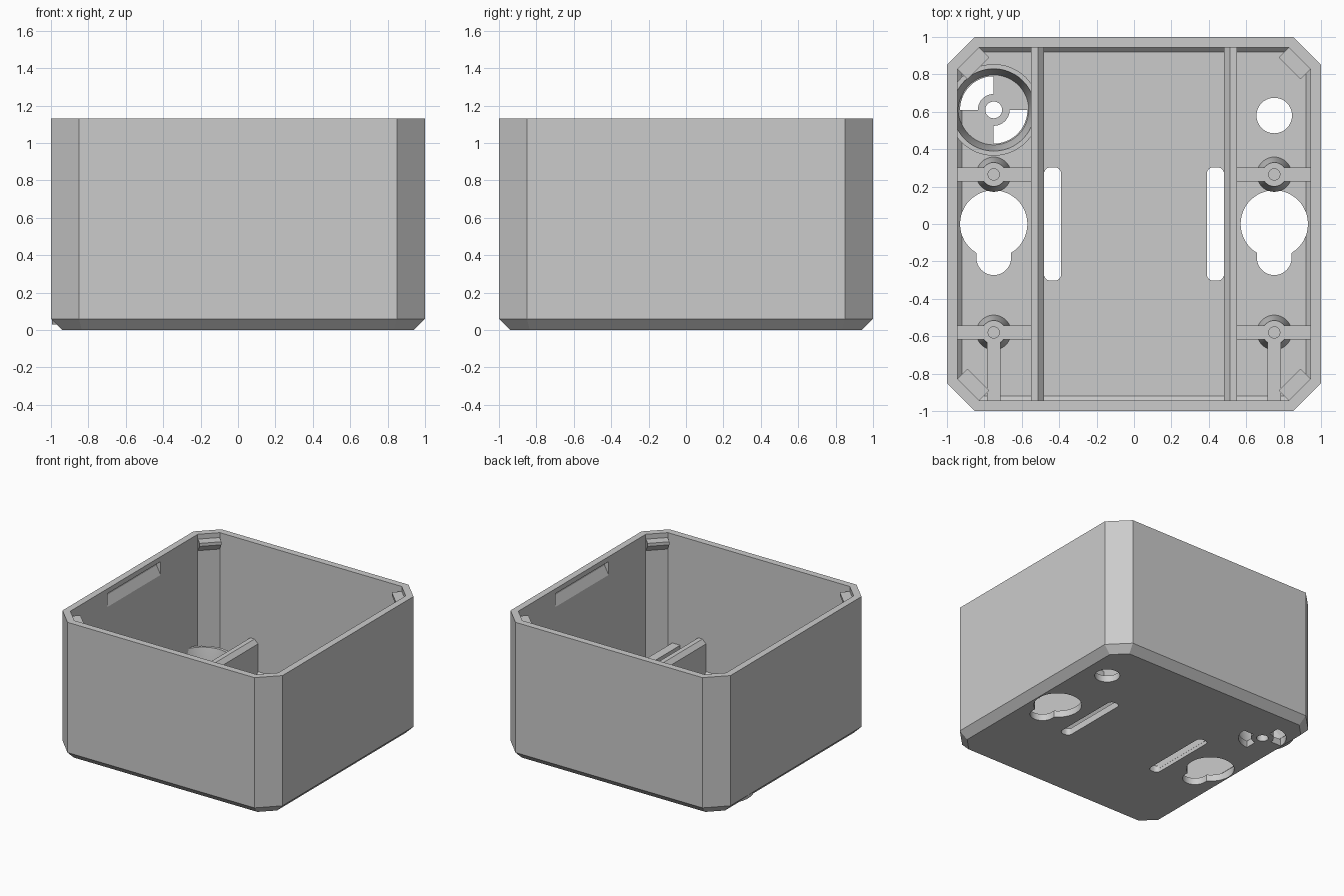
import bpy, bmesh
from math import cos, sin, pi, radians, sqrt, asin
from mathutils import Matrix

if "Cube" in bpy.data.objects:
    bpy.data.objects.remove(bpy.data.objects["Cube"], do_unlink=True)

HEIGHT, FLOOR, BAR_TOP, RIB_TOP = 1.13, 0.055, 0.235, 0.34
BURIED = 0.03            # inner parts start inside the floor slab
COLUMN = 0.75            # x of the posts and keyholes

grey = bpy.data.materials.new("plain_grey")
grey.use_nodes = True
grey.diffuse_color = (0.6, 0.6, 0.6, 1)
grey.node_tree.nodes["Principled BSDF"].inputs["Base Color"].default_value = grey.diffuse_color


def finish(name, bm):
    bmesh.ops.recalc_face_normals(bm, faces=bm.faces)
    mesh = bpy.data.meshes.new(name)
    bm.to_mesh(mesh)
    bm.free()
    mesh.materials.append(grey)
    obj = bpy.data.objects.new(name, mesh)
    bpy.context.collection.objects.link(obj)
    return obj


def prism(name, outline, lo, hi, along="z", turn=0):
    """Extrude a 2D outline along z, or an (x, z) outline along y."""
    bm = bmesh.new()
    place = (lambda a, b, c: (a, b, c)) if along == "z" else (lambda a, b, c: (a, c, b))
    face = bm.faces.new([bm.verts.new(place(a, b, lo)) for a, b in outline])
    moved = bmesh.ops.extrude_face_region(bm, geom=[face])["geom"]
    verts = [v for v in moved if isinstance(v, bmesh.types.BMVert)]
    bmesh.ops.translate(bm, verts=verts, vec=place(0, 0, hi - lo))
    bmesh.ops.transform(bm, matrix=Matrix.Rotation(turn, 4, "Z"), verts=bm.verts)
    return finish(name, bm)


def lathe(name, profile, x, y, closed=False):
    bm = bmesh.new()
    pts = [bm.verts.new((r, 0, z)) for r, z in profile]
    edges = [bm.edges.new(p) for p in zip(pts, pts[1:])]
    if closed:
        edges.append(bm.edges.new((pts[-1], pts[0])))
    bmesh.ops.spin(bm, geom=pts + edges, cent=(0, 0, 0), axis=(0, 0, 1),
                   angle=2 * pi, steps=48, use_merge=True)
    bmesh.ops.remove_doubles(bm, verts=bm.verts, dist=1e-5)
    bmesh.ops.translate(bm, verts=bm.verts, vec=(x, y, 0))
    return finish(name, bm)


def arc(cx, cy, r, start, end, steps=24):
    angles = [radians(start + (end - start) * i / steps) for i in range(steps + 1)]
    return [(cx + r * cos(a), cy + r * sin(a)) for a in angles]


def circle(cx, cy, r):
    return arc(cx, cy, r, 0, 360, 40)[:-1]


def rect(x0, x1, y0, y1):
    return [(x0, y0), (x1, y0), (x1, y1), (x0, y1)]


def rounded_rect(cx, cy, hw, hh, r):
    pts = []
    for i, (sx, sy) in enumerate([(1, 1), (-1, 1), (-1, -1), (1, -1)]):
        pts += arc(cx + sx * (hw - r), cy + sy * (hh - r), r, 90 * i, 90 * i + 90, 6)
    return pts


def octagon(bm, half, diagonal, z):
    k = diagonal - half
    corners = [(half, -k), (half, k), (k, half), (-k, half),
               (-half, k), (-half, -k), (-k, -half), (k, -half)]
    return [bm.verts.new((x, y, z)) for x, y in corners]


# Open box: outer skin, rim, inner skin with bevelled floor edge
bm = bmesh.new()
rings = [octagon(bm, *r) for r in [(0.94, 1.775, 0), (1, 1.85, 0.06), (1, 1.85, HEIGHT),
                                   (0.945, 1.772, HEIGHT), (0.945, 1.772, 0.08),
                                   (0.92, 1.737, FLOOR)]]
for low, high in zip(rings, rings[1:]):
    for i in range(8):
        j = (i + 1) % 8
        bm.faces.new((low[i], low[j], high[j], high[i]))
bm.faces.new(rings[0])
bm.faces.new(rings[-1])
box = finish("box_shell", bm)

# Cutters for floor openings and lid catches
outlines = [circle(COLUMN, 0.58, 0.095)]
vent_x, vent_y = -COLUMN, 0.61
outlines.append(circle(vent_x, vent_y, 0.045))
for start in (90, 270):
    outlines.append(arc(vent_x, vent_y, 0.18, start, start + 90)
                    + arc(vent_x, vent_y, 0.085, start + 90, start))
neck = 0.093
dip = 90 - asin(neck / 0.18) * 180 / pi
for side in (-1, 1):
    outlines.append(arc(side * COLUMN, 0, 0.18, -dip, 180 + dip, 40)
                    + arc(side * COLUMN, -0.18, neck, 180, 360))
    outlines.append(rounded_rect(side * 0.435, 0, 0.046, 0.303, 0.035))
cutters = [prism("floor_cutter", o, -0.1, 0.2) for o in outlines]
catch = [(0.92, 1.09), (0.982, 1.09), (0.982, 1.05), (0.945, 0.98), (0.92, 0.98)]
cutters += [prism("catch_cutter", catch, -0.345, 0.345, "y", t) for t in (0, pi)]

for cutter in cutters:
    cutter.hide_render = True
    mod = box.modifiers.new("cut", "BOOLEAN")
    mod.operation, mod.solver, mod.object = "DIFFERENCE", "EXACT", cutter
bpy.context.view_layer.update()
evaluated = box.evaluated_get(bpy.context.evaluated_depsgraph_get())
cut_mesh = bpy.data.meshes.new_from_object(evaluated)
box.modifiers.clear()
box.data = cut_mesh
for cutter in cutters:
    bpy.data.objects.remove(cutter, do_unlink=True)

parts = [box]

# Long ribs with a chamfered inner edge, cross bars and screw posts
for side, label in ((1, "left"), (-1, "right")):
    rib = [(0.55, BURIED), (0.55, RIB_TOP), (0.512, RIB_TOP), (0.48, RIB_TOP - 0.032), (0.48, BURIED)]
    parts.append(prism(label + "_rib", [(side * x, z) for x, z in rib], -0.96, 0.96, "y"))
    for y, place in ((0.265, "back"), (-0.58, "front")):
        # bars stop at the post so the screw hole stays open
        for a, b, end in ((0.53, COLUMN - 0.045, "inner"), (COLUMN + 0.045, 0.96, "outer")):
            parts.append(prism(f"{label}_{place}_{end}_bar",
                               rect(*sorted((side * a, side * b)), y - 0.037, y + 0.037),
                               BURIED, BAR_TOP))
        post = [(0, BURIED), (0.093, BURIED), (0.093, FLOOR), (0.064, BAR_TOP),
                (0.03, BAR_TOP), (0.03, 0.1), (0, 0.1)]
        parts.append(lathe(f"{label}_{place}_post", post, side * COLUMN, y))
    parts.append(prism(label + "_front_brace",
                       rect(side * COLUMN - 0.036, side * COLUMN + 0.036, -0.96, -0.625),
                       BURIED, BAR_TOP))

# Collar around the vent
collar = [(0.245, BURIED), (0.245, BAR_TOP), (0.22, BAR_TOP), (0.187, FLOOR), (0.187, BURIED)]
parts.append(lathe("vent_collar", collar, vent_x, vent_y, closed=True))

# Snap tabs in the four corners
tab = [(1.275, 1.09), (1.177, 1.09), (1.177, 1.065), (1.275, 0.975)]
for i in range(4):
    parts.append(prism(f"corner_tab_{i + 1}", tab, -0.082, 0.082, "y", pi / 4 + i * pi / 2))

# Smooth the round surfaces and keep every hard edge
bpy.ops.object.select_all(action="DESELECT")
for part in parts:
    part.select_set(True)
bpy.context.view_layer.objects.active = box
bpy.ops.object.shade_smooth_by_angle(angle=radians(25))
